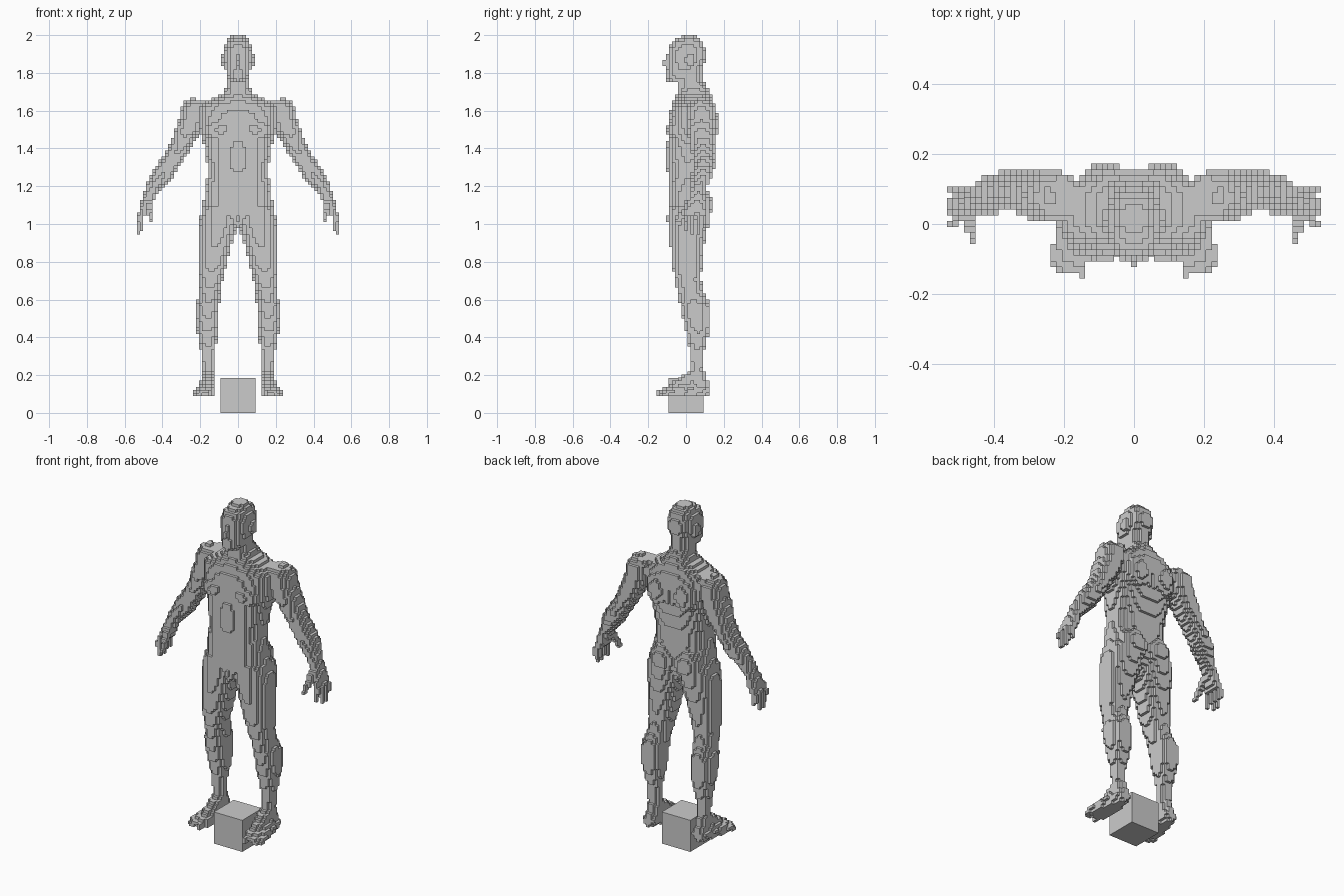
import bpy
from math import floor, ceil
from mathutils import Vector

V = 0.01648             # block size
BASE = 2.0 - 116 * V    # soles of the feet
cells = set()           # filled blocks of the half with x >= 0


def blocks(lo, hi):
    """Indices and centres of the half-body blocks inside a box."""
    for k in range(max(0, floor((lo[2] - BASE) / V)), min(116, ceil((hi[2] - BASE) / V))):
        for j in range(floor(lo[1] / V), ceil(hi[1] / V) + 1):
            for i in range(max(0, floor(lo[0] / V)), ceil(hi[0] / V) + 1):
                yield (i, j, k), Vector((i * V, j * V, BASE + (k + 0.5) * V))


def put(key, carve):
    if carve:
        cells.discard(key)
    else:
        cells.add(key)


def loft(rows, power=2.0):
    """Stack of rounded sections: z, x min, x max, y min, y max (top to bottom)."""
    for top, low in zip(rows, rows[1:]):
        lo = (min(top[1], low[1]), min(top[3], low[3]), low[0])
        hi = (max(top[2], low[2]), max(top[4], low[4]), top[0])
        for key, p in blocks(lo, hi):
            if not low[0] <= p.z <= top[0]:
                continue
            t = (p.z - low[0]) / (top[0] - low[0])
            x0, x1, y0, y1 = (a + (b - a) * t for a, b in zip(low[1:], top[1:]))
            u = abs(2 * p.x - x0 - x1) / (x1 - x0)
            v = abs(2 * p.y - y0 - y1) / (y1 - y0)
            if u ** power + v ** power <= 1:
                cells.add(key)


def ball(c, r, carve=False):
    lo, hi = [a - b for a, b in zip(c, r)], [a + b for a, b in zip(c, r)]
    for key, p in blocks(lo, hi):
        if sum(((a - b) / s) ** 2 for a, b, s in zip(p, c, r)) <= 1:
            put(key, carve)


def rod(a, b, ra, rb, carve=False):
    """Tapered rod with round ends."""
    a, b, r = Vector(a), Vector(b), max(ra, rb)
    d = b - a
    lo = [min(s, t) - r for s, t in zip(a, b)]
    hi = [max(s, t) + r for s, t in zip(a, b)]
    for key, p in blocks(lo, hi):
        t = max(0, min(1, (p - a).dot(d) / d.length_squared))
        if (p - a - d * t).length <= ra + (rb - ra) * t:
            put(key, carve)


# Head with ears and nose
loft([(2.0, -.03, .03, -.015, .05), (1.985, -.045, .045, -.045, .072),
      (1.96, -.064, .064, -.075, .092), (1.92, -.077, .077, -.098, .107),
      (1.88, -.077, .077, -.1, .108), (1.84, -.071, .071, -.1, .097),
      (1.80, -.063, .063, -.102, .078), (1.77, -.052, .052, -.102, .04),
      (1.745, -.032, .032, -.095, 0)], 2.2)
ball((.081, .02, 1.865), (.014, .022, .035))
rod((0, -.1, 1.885), (0, -.11, 1.85), .009, .014)
ball((.034, -.1, 1.885), (.017, .018, .012), True)

# Neck
loft([(1.82, -.058, .058, -.04, .085), (1.76, -.058, .058, -.045, .092),
      (1.70, -.066, .066, -.045, .125), (1.64, -.08, .08, -.05, .14)])

# Torso
loft([(1.73, -.062, .062, -.03, .11), (1.69, -.085, .085, -.045, .13),
      (1.66, -.15, .15, -.06, .145), (1.62, -.22, .22, -.08, .152),
      (1.55, -.215, .215, -.093, .155), (1.48, -.2, .2, -.098, .152),
      (1.40, -.172, .172, -.1, .135), (1.30, -.162, .162, -.1, .115),
      (1.20, -.167, .167, -.096, .107), (1.12, -.182, .182, -.096, .115),
      (1.05, -.19, .19, -.09, .11), (1.0, -.1, .1, -.07, .07)], 2.4)
ball((.085, -.055, 1.5), (.09, .047, .06))      # chest
ball((.085, .12, 1.53), (.07, .053, .1))        # shoulder blade
ball((.08, .072, 1.1), (.085, .07, .09))        # buttock
ball((0, -.07, 1.03), (.035, .03, .05))         # groin

# Arm
ball((.24, .08, 1.585), (.065, .08, .08))
loft([(1.66, .15, .24, .03, .13), (1.6, .17, .29, 0, .16), (1.5, .193, .335, .005, .16),
      (1.45, .222, .35, .02, .16), (1.4, .25, .37, .03, .155), (1.35, .28, .4, .035, .15),
      (1.3, .315, .438, .035, .15), (1.25, .345, .465, .03, .14),
      (1.2, .395, .486, .03, .115), (1.16, .43, .5, .028, .1),
      (1.12, .45, .515, .01, .105), (1.07, .47, .527, 0, .11),
      (1.04, .49, .53, 0, .11)])

# Fingers and thumb
for y, x, z in ((-.005, .503, .975), (.033, .524, .955), (.066, .524, .955), (.1, .515, .985)):
    rod((.512, y * .85 + .01, 1.06), (.52, y, 1.02), .014, .012)
    rod((.52, y, 1.02), (x, y, z), .012, .011)
rod((.475, .03, 1.12), (.467, -.015, 1.06), .02, .015)
rod((.467, -.015, 1.06), (.46, -.04, 1.015), .014, .012)

# Leg
loft([(1.1, .04, .188, -.088, .12), (1.05, .012, .198, -.09, .125), (1.0, 0, .206, -.09, .12),
      (.9, .03, .21, -.085, .1), (.8, .055, .21, -.075, .085), (.7, .082, .206, -.06, .08),
      (.64, .095, .202, -.045, .095), (.56, .1, .224, -.028, .13),
      (.46, .102, .22, -.008, .13), (.4, .11, .21, .008, .115), (.3, .13, .192, .024, .093),
      (.22, .13, .184, .02, .1), (.15, .128, .19, 0, .122)], 2.2)

# Foot and toes
rod((.16, .088, .125), (.155, -.095, .115), .04, .03)
rod((.165, .08, .12), (.205, -.065, .11), .035, .026)
rod((.18, -.09, .11), (.175, .03, .13), .03, .04)
rod((.157, .045, .2), (.16, -.09, .12), .035, .027)
for x, y, r in ((.147, -.15, .016), (.173, -.147, .011), (.193, -.14, .011),
                (.212, -.125, .011), (.231, -.108, .011)):
    rod((x * .8 + .035, -.085, .112), (x, y, .104), r + .002, r)

# Spine groove and cleft
rod((0, .178, 1.6), (0, .165, 1.45), .024, .024, True)
rod((0, .165, 1.45), (0, .128, 1.25), .024, .018, True)
rod((0, .15, 1.14), (0, .13, 1.0), .024, .026, True)

# Mirror the half and skin every exposed block side
solid = cells | {(-i, j, k) for i, j, k in cells}
verts, faces = {}, []
for cell in solid:
    for axis in range(3):
        for side in (0, 1):
            near = list(cell)
            near[axis] += 2 * side - 1
            if tuple(near) in solid:
                continue
            quad = []
            for a, b in ((0, 0), (1, 0), (1, 1), (0, 1)):
                corner = list(cell)
                corner[axis] += side
                corner[(axis + 1) % 3] += a
                corner[(axis + 2) % 3] += b
                quad.append(verts.setdefault(tuple(corner), len(verts)))
            faces.append(quad if side else quad[::-1])
points = [((i - .5) * V, (j - .5) * V, BASE + k * V) for i, j, k in verts]
mesh = bpy.data.meshes.new("figure")
mesh.from_pydata(points, [], faces)
mesh.update()
figure = bpy.data.objects.new("block_figure", mesh)
bpy.context.collection.objects.link(figure)

# Cube between the feet
bpy.ops.mesh.primitive_cube_add(size=.186, location=(0, 0, .093))
bpy.context.object.name = "cube"
